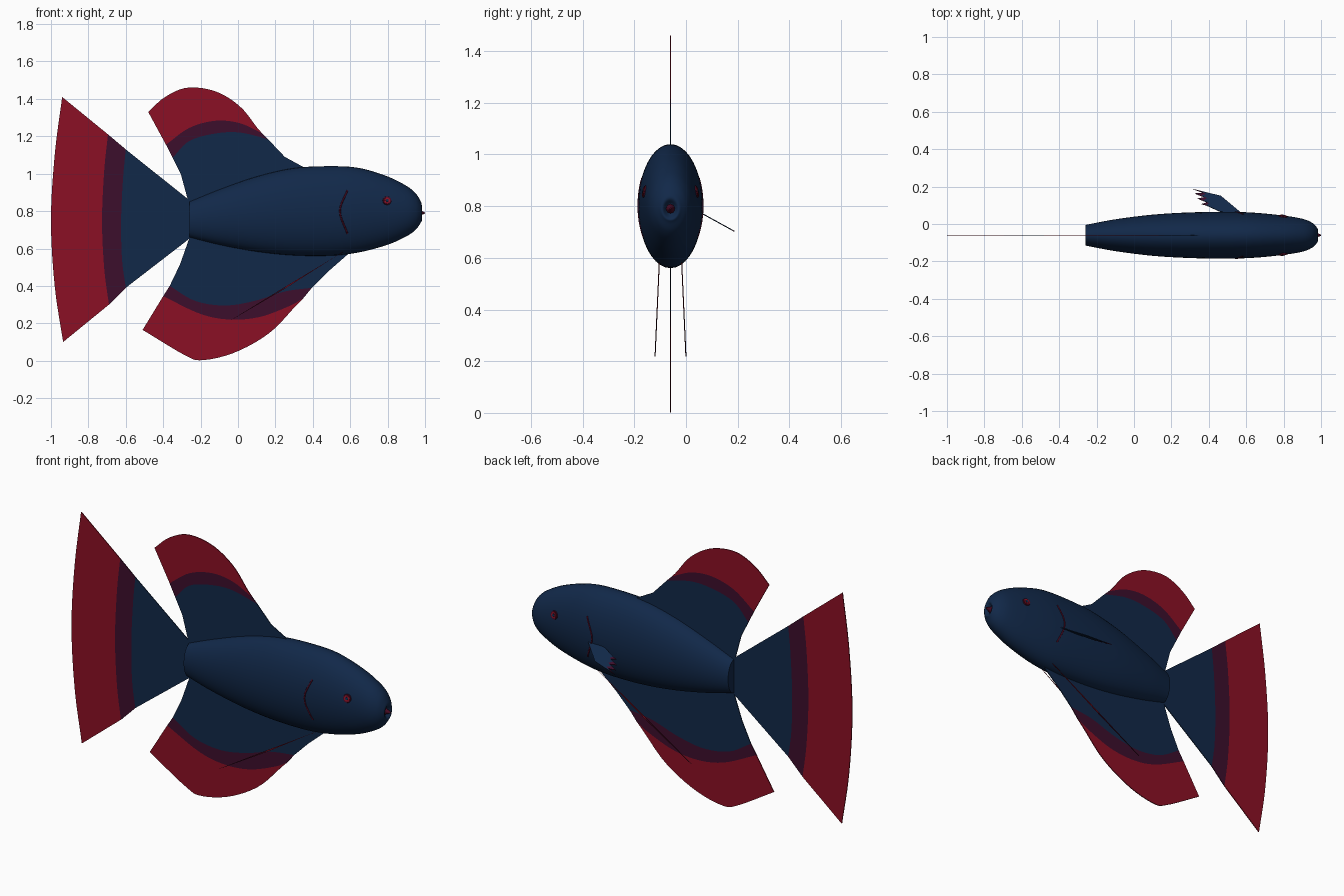
import bpy, bmesh, math
from mathutils import Vector

cube = bpy.data.objects.get("Cube")
if cube:
    bpy.data.objects.remove(cube)

MID_Y = -0.06  # symmetry plane of the fish


def material(name, rgb):
    m = bpy.data.materials.new(name)
    m.use_nodes = True
    m.diffuse_color = (*rgb, 1)
    bsdf = m.node_tree.nodes["Principled BSDF"]
    bsdf.inputs["Base Color"].default_value = (*rgb, 1)
    bsdf.inputs["Roughness"].default_value = 0.6
    return m


NAVY = material("navy", (0.0056, 0.0212, 0.066))
PURPLE = material("purple", (0.046, 0.0044, 0.025))
RED = material("crimson", (0.26, 0.005, 0.018))
MAROON = material("dark maroon", (0.06, 0.003, 0.016))


def spline(points, t):
    """Point at t (0 to 1) on a smooth curve through the points."""
    pts = [Vector(p) for p in points]
    u = t * (len(pts) - 1)
    i = min(int(u), len(pts) - 2)
    u -= i
    b, c = pts[i], pts[i + 1]
    a = pts[i - 1] if i else b * 2 - c
    d = pts[i + 2] if i + 2 < len(pts) else c * 2 - b
    return 0.5 * (b * 2 + (c - a) * u + (a * 2 - b * 5 + c * 4 - d) * u**2
                  + (b * 3 - a - c * 3 + d) * u**3)


def finish(name, bm, mats, smooth=False):
    bmesh.ops.recalc_face_normals(bm, faces=bm.faces)
    mesh = bpy.data.meshes.new(name)
    bm.to_mesh(mesh)
    bm.free()
    for m in mats:
        mesh.materials.append(m)
    ob = bpy.data.objects.new(name, mesh)
    bpy.context.collection.objects.link(ob)
    if smooth:
        bpy.ops.object.select_all(action="DESELECT")
        ob.select_set(True)
        bpy.context.view_layer.objects.active = ob
        bpy.ops.object.shade_smooth_by_angle(angle=math.radians(50))
    return ob


def fin(name, rows, mats, place, n=24, thickness=0.005):
    """Thin sheet lofted through the rows, one material per band."""
    bm = bmesh.new()
    grid = [[bm.verts.new(place(*spline(r, k / n))) for k in range(n + 1)] for r in rows]
    for j in range(len(rows) - 1):
        for k in range(n):
            f = bm.faces.new((grid[j][k], grid[j][k + 1], grid[j + 1][k + 1], grid[j + 1][k]))
            f.material_index = j
    ob = finish(name, bm, mats)
    solid = ob.modifiers.new("thickness", "SOLIDIFY")
    solid.thickness = thickness
    solid.offset = 0
    return ob


def midplane(x, z):
    return (x, MID_Y, z)


# Body: elliptical stations of x, top, bottom, half width
STATIONS = [(-.26, .85, .66, .055), (-.1, .915, .62, .085), (.1, .985, .583, .11),
            (.3, 1.03, .563, .122), (.5, 1.04, .562, .125), (.65, 1.03, .58, .12),
            (.8, .985, .62, .105), (.9, .935, .665, .088), (.95, .895, .7, .068),
            (.975, .855, .735, .045), (.982, .83, .75, .03), (.965, .81, .77, .015)]
SEGS, RINGS = 40, 66
bm = bmesh.new()
rings = []
for i in range(RINGS + 1):
    x, top, bottom, half = spline(STATIONS, i / RINGS)
    ring = []
    for k in range(SEGS):
        a = 2 * math.pi * k / SEGS
        ring.append(bm.verts.new((x, MID_Y + half * math.cos(a),
                                  (top + bottom) / 2 + (top - bottom) / 2 * math.sin(a))))
    rings.append(ring)
for r, s in zip(rings, rings[1:]):
    for k in range(SEGS):
        bm.faces.new((r[k], r[(k + 1) % SEGS], s[(k + 1) % SEGS], s[k]))
bm.faces.new(rings[0])
bm.faces.new(rings[-1])
finish("body", bm, [NAVY], smooth=True)


def skin(x, z, side):
    """Point on the flank of the body."""
    for p, q in zip(STATIONS, STATIONS[1:]):
        if p[0] <= x <= q[0]:
            _, top, bottom, half = Vector(p).lerp(Vector(q), (x - p[0]) / (q[0] - p[0]))
            h = (z - (top + bottom) / 2) / ((top - bottom) / 2)
            return Vector((x, MID_Y + side * half * math.sqrt(max(0, 1 - h * h)), z))


# Tail fin
fin("tail_fin",
    [[(-.25, .85), (-.25, .66)],
     [(-.6, 1.13), (-.615, .97), (-.625, .75), (-.62, .54), (-.6, .39)],
     [(-.695, 1.21), (-.715, 1.02), (-.727, .75), (-.715, .49), (-.69, .3)],
     [(-.94, 1.41), (-.98, 1.1), (-1, .75), (-.98, .4), (-.935, .1)]],
    [NAVY, PURPLE, RED], midplane)

# Back fin
fin("dorsal_fin",
    [[(-.26, .83), (0, .92), (.36, 1.03)],
     [(-.305, .995), (-.04, 1.07), (.25, 1.09)],
     [(-.35, 1.085), (-.26, 1.175), (-.12, 1.215), (.01, 1.22), (.16, 1.185)],
     [(-.385, 1.155), (-.26, 1.245), (-.12, 1.283), (.01, 1.27), (.13, 1.215)],
     [(-.48, 1.33), (-.39, 1.41), (-.27, 1.46), (-.12, 1.44), (.01, 1.36), (.107, 1.24)]],
    [NAVY, NAVY, PURPLE, RED], midplane)

# Belly fin
fin("anal_fin",
    [[(-.255, .67), (.06, .65), (.6, .58)],
     [(-.31, .515), (.01, .43), (.48, .475)],
     [(-.365, .4), (-.23, .32), (-.07, .295), (.09, .32), (.25, .37), (.395, .39)],
     [(-.4, .345), (-.2, .25), (-.04, .22), (.12, .235), (.28, .295), (.35, .335)],
     [(-.51, .165), (-.285, .03), (-.19, .003), (-.015, .045), (.17, .15), (.32, .305)]],
    [NAVY, NAVY, PURPLE, RED], midplane)

# Side fin with fingered tip, sloping down from the flank
fin("pectoral_fin",
    [[(.57, .062), (.55, .055)],
     [(.465, .15), (.46, .066)],
     [(.35, .178), (.385, .16), (.36, .152), (.39, .137), (.37, .125), (.4, .11), (.385, .1)],
     [(.315, .187), (.37, .166), (.325, .163), (.38, .143), (.34, .136), (.39, .115), (.36, .106)]],
    [NAVY, NAVY, PURPLE],
    lambda x, y: (x, y, .77 - (y - .065) * .55), n=6, thickness=0.004)

for label, side in (("right", -1), ("left", 1)):
    # Slender ventral fin
    fin(label + "_ventral_fin",
        [[(.585, .595), (.55, .575)], [(.26, .4), (.25, .385)], [(-.03, .222), (-.035, .218)]],
        [RED, MAROON],
        lambda x, z: (x, MID_Y + side * (.043 + (.59 - z) * .045), z), n=2, thickness=0.004)

    # Gill line following the flank
    curve = bpy.data.curves.new(label + "_gill", "CURVE")
    curve.dimensions = "3D"
    curve.bevel_depth = 0.005
    curve.bevel_resolution = 1
    line = curve.splines.new("POLY")
    line.points.add(12)
    for k, p in enumerate(line.points):
        p.co = (*skin(*spline([(.585, .91), (.545, .8), (.585, .68)], k / 12), side), 1)
    curve.materials.append(MAROON)
    bpy.context.collection.objects.link(bpy.data.objects.new(label + "_gill", curve))

    # Eye: thin disc with a dark pupil, lying on the flank
    ex, ez, e = .797, .856, .02
    normal = (skin(ex + e, ez, side) - skin(ex - e, ez, side)).cross(
        skin(ex, ez + e, side) - skin(ex, ez - e, side)).normalized()
    normal *= math.copysign(1, normal.y * side)
    for part, radius, lift, mat in (("eye", .025, .003, MAROON), ("iris", .018, .005, RED),
                                    ("pupil", .009, .007, NAVY)):
        bm = bmesh.new()
        bmesh.ops.create_cone(bm, cap_ends=True, segments=12, radius1=radius,
                              radius2=radius * .9, depth=.008)
        ob = finish(label + "_" + part, bm, [mat])
        ob.rotation_euler = normal.to_track_quat("Z", "Y").to_euler()
        ob.location = skin(ex, ez, side) + normal * (lift - .003)

# Mouth: small pointed lip set in the nose hollow
bm = bmesh.new()
bmesh.ops.create_cone(bm, cap_ends=True, segments=12, radius1=.018, radius2=.003, depth=.035)
mouth = finish("mouth", bm, [MAROON])
mouth.rotation_euler = (0, math.pi / 2, 0)
mouth.location = (.982, MID_Y, .79)
